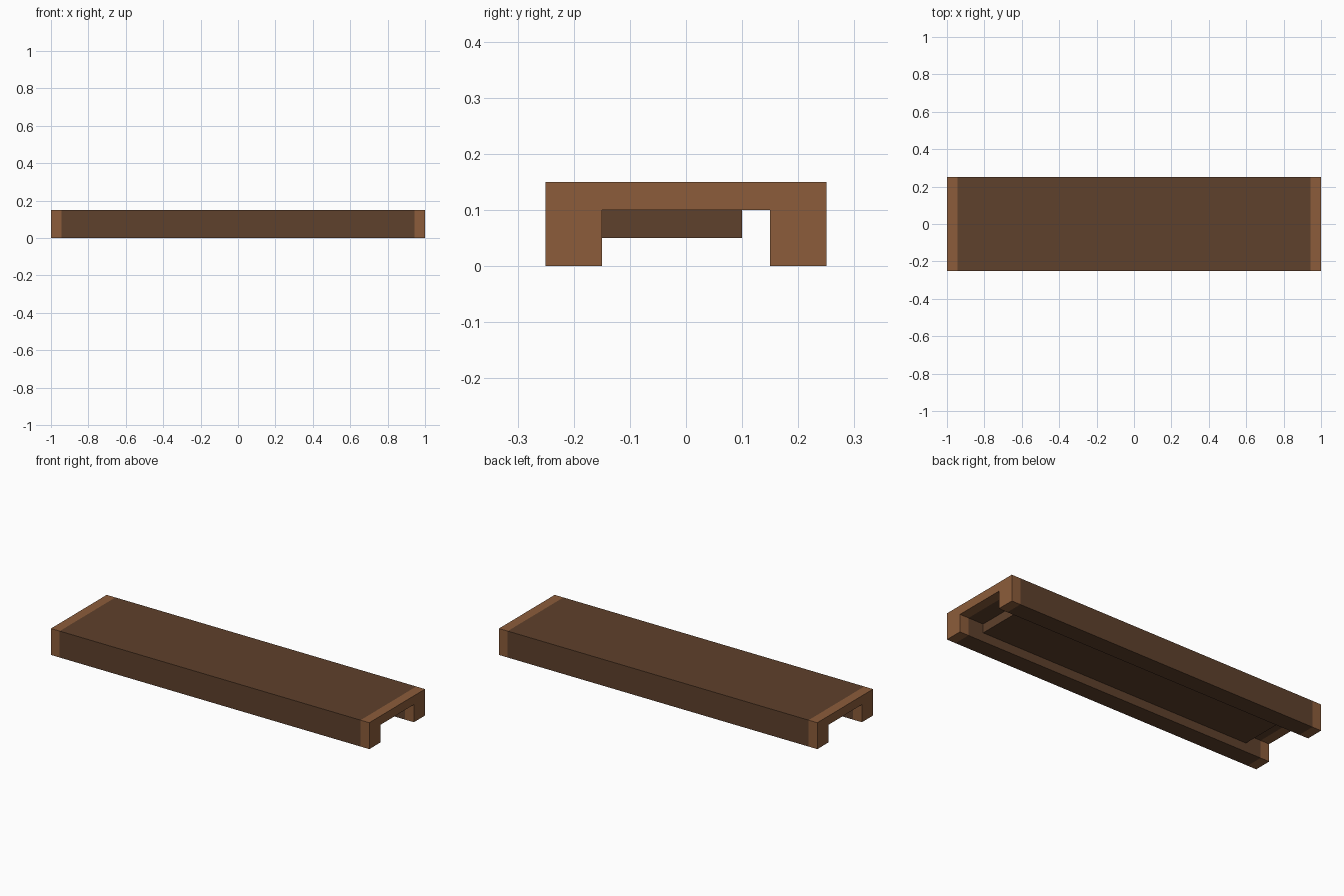
import bpy
import bmesh

cube = bpy.data.objects.get("Cube")
if cube:
    bpy.data.objects.remove(cube, do_unlink=True)


def make_material(name, color):
    mat = bpy.data.materials.new(name)
    mat.use_nodes = True
    mat.diffuse_color = color
    mat.node_tree.nodes["Principled BSDF"].inputs["Base Color"].default_value = color
    return mat


dark_bark = make_material("dark_bark", (0.113, 0.052, 0.025, 1))
cut_wood = make_material("cut_wood", (0.262, 0.108, 0.043, 1))


def extrude_profile(name, profile, half_length, materials):
    """Extrude a closed (y, z) profile along x, centred on the origin."""
    bm = bmesh.new()
    face = bm.faces.new([bm.verts.new((-half_length, y, z)) for y, z in profile])
    result = bmesh.ops.extrude_face_region(bm, geom=[face], use_keep_orig=True)
    verts = [v for v in result["geom"] if isinstance(v, bmesh.types.BMVert)]
    bmesh.ops.translate(bm, verts=verts, vec=(2 * half_length, 0, 0))
    bmesh.ops.recalc_face_normals(bm, faces=bm.faces[:])
    mesh = bpy.data.meshes.new(name)
    bm.to_mesh(mesh)
    bm.free()
    obj = bpy.data.objects.new(name, mesh)
    bpy.context.collection.objects.link(obj)
    for mat in materials:
        mesh.materials.append(mat)
    return obj


# Channel shell: top board with two side rails
half_profile = [(0.15, 0.1), (0.15, 0), (0.25, 0), (0.25, 0.15)]
profile = half_profile + [(-y, z) for y, z in reversed(half_profile)]
shell = extrude_profile("channel_shell", profile, 1.0, [dark_bark, cut_wood])

# Pale end bands, cut around the shell near both ends
band = 0.945
bm = bmesh.new()
bm.from_mesh(shell.data)
for x in (-band, band):
    bmesh.ops.bisect_plane(bm, geom=bm.verts[:] + bm.edges[:] + bm.faces[:],
                           plane_co=(x, 0, 0), plane_no=(1, 0, 0))
for f in bm.faces:
    f.material_index = int(abs(f.calc_center_median().x) > band)
bm.to_mesh(shell.data)
bm.free()

# Inner slab under the top board, set against the front rail
slab_profile = [(-0.15, 0.05), (0.1, 0.05), (0.1, 0.1), (-0.15, 0.1)]
extrude_profile("inner_slab", slab_profile, 0.85, [dark_bark])
